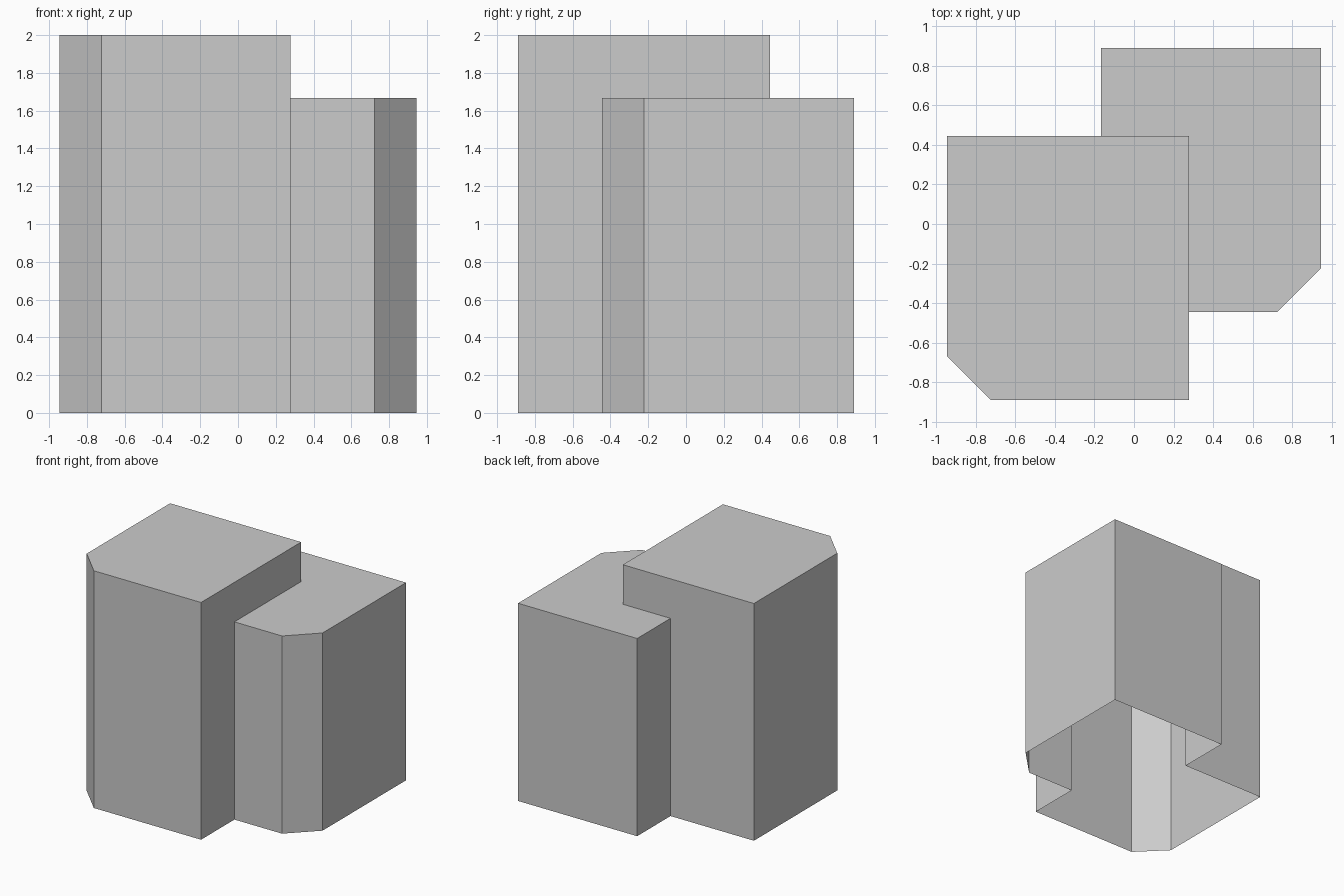
import bpy, bmesh

if "Cube" in bpy.data.objects:
    bpy.data.objects.remove(bpy.data.objects["Cube"])

U = 1 / 9  # wall tile size: the whole model sits on this grid


def block(name, walls, roof):
    """walls: (plan path, bottom, top) strips; roof: (plan outline, height). Open underneath."""
    bm = bmesh.new()

    def face(points):
        bm.faces.new([bm.verts.new((x * U, y * U, z * U)) for x, y, z in points])

    for path, z0, z1 in walls:
        for (ax, ay), (bx, by) in zip(path, path[1:]):
            face([(ax, ay, z0), (bx, by, z0), (bx, by, z1), (ax, ay, z1)])
    outline, height = roof
    face([(x, y, height) for x, y in outline])
    bmesh.ops.remove_doubles(bm, verts=bm.verts, dist=1e-4)
    mesh = bpy.data.meshes.new(name)
    bm.to_mesh(mesh)
    bm.free()
    obj = bpy.data.objects.new(name, mesh)
    bpy.context.collection.objects.link(obj)


LOW, TALL = 15, 18
inner_corner = (2.5, 4)

# Tall tower: full-height outer walls, short upper walls above the lower roof
tall_path = [(-1.5, 4), (-8.5, 4), (-8.5, -6), (-6.5, -8), (2.5, -8), (2.5, -4)]
block("tall_tower",
      [(tall_path, 0, TALL),
       ([(2.5, -4), inner_corner, (-1.5, 4)], LOW, TALL)],
      (tall_path[1:5] + [inner_corner], TALL))

# Low tower: wraps round the tall tower's corner, sharing one open interior
low_path = [(2.5, -4), (6.5, -4), (8.5, -2), (8.5, 8), (-1.5, 8), (-1.5, 4)]
block("low_tower", [(low_path, 0, LOW)], (low_path + [inner_corner], LOW))
